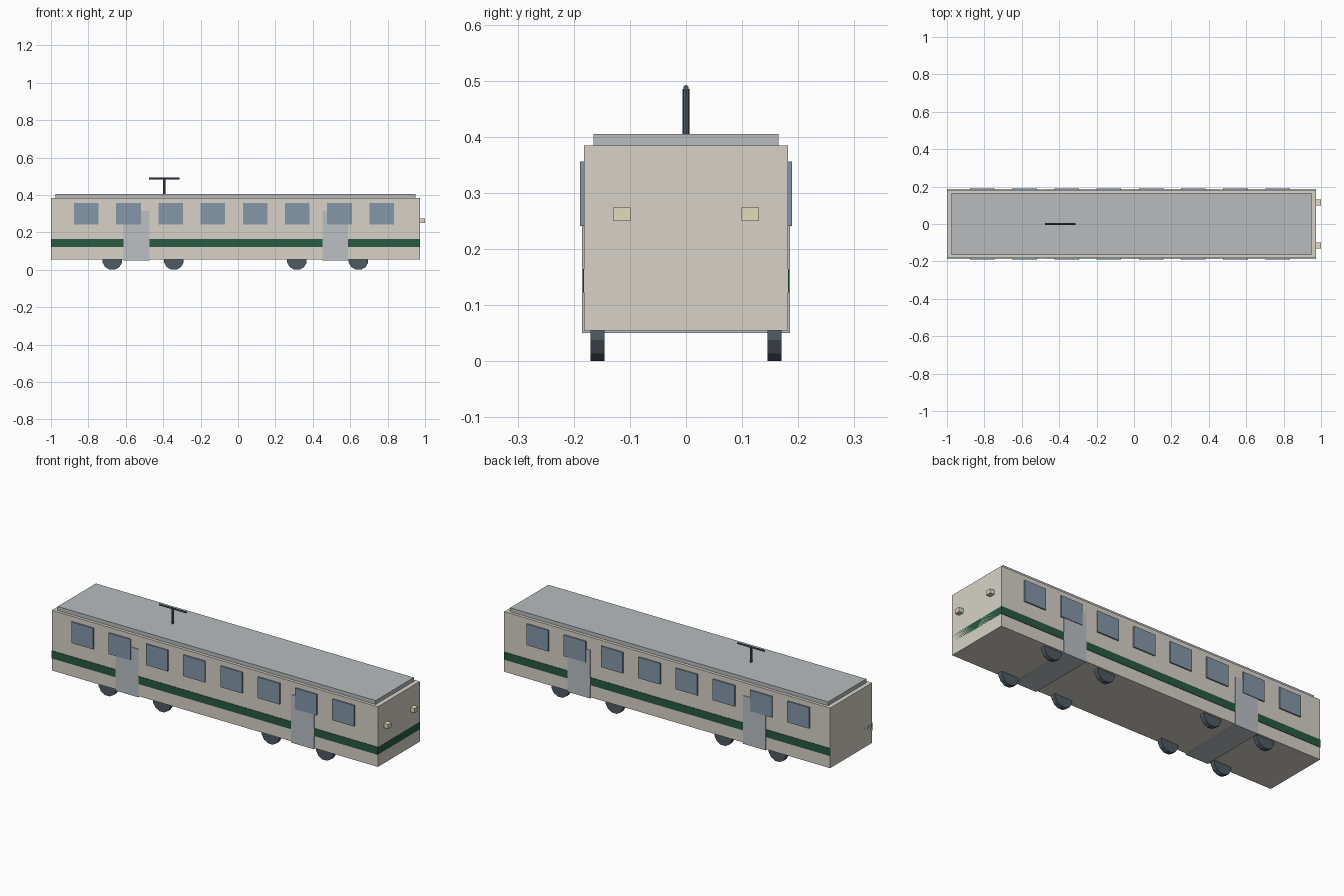
import bpy
import math

if "Cube" in bpy.data.objects:
    bpy.data.objects.remove(bpy.data.objects["Cube"])


def material(name, rgb):
    m = bpy.data.materials.new(name)
    m.diffuse_color = (*rgb, 1.0)
    m.use_nodes = True
    m.node_tree.nodes["Principled BSDF"].inputs["Base Color"].default_value = m.diffuse_color
    return m


CREAM = material("cream_paint", (0.68, 0.65, 0.58))
ROOF = material("roof_grey", (0.48, 0.50, 0.51))
DOOR = material("door_grey", (0.50, 0.53, 0.55))
GREEN = material("green_paint", (0.02, 0.10, 0.055))
GLASS = material("window_glass", (0.23, 0.31, 0.40))
DARK = material("dark_metal", (0.08, 0.10, 0.125))
LAMP = material("lamp_lens", (0.76, 0.71, 0.52))


def box(name, x, y, z, mat):
    """Box from (min, max) pairs on each axis."""
    spans = (x, y, z)
    bpy.ops.mesh.primitive_cube_add(size=1, location=[(a + b) / 2 for a, b in spans])
    o = bpy.context.object
    o.name = name
    o.scale = [b - a for a, b in spans]
    bpy.ops.object.transform_apply(location=False, rotation=False, scale=True)
    o.data.materials.append(mat)
    return o


def cylinder(name, centre, radius, depth, rotation, sides, mat):
    bpy.ops.mesh.primitive_cylinder_add(vertices=sides, radius=radius, depth=depth,
                                        location=centre, rotation=rotation)
    o = bpy.context.object
    o.name = name
    o.data.materials.append(mat)
    return o


# Car body, roof and side stripe
BACK, NOSE = -1.0, 0.974
box("body", (BACK, NOSE), (-0.1815, 0.1815), (0.055, 0.384), CREAM)
box("roof", (-0.976, 0.949), (-0.165, 0.165), (0.384, 0.405), ROOF)
box("stripe", (BACK, NOSE), (-0.1838, 0.1838), (0.122, 0.164), GREEN)

# Door blocks running through the full width
for i, x in enumerate((-0.543, 0.520)):
    box(f"door_{i + 1}", (x - 0.069, x + 0.069), (-0.1855, 0.1855), (0.05, 0.313), DOOR)

for side, label in ((-1, "front"), (1, "back")):
    # Windows, standing slightly proud of the wall
    for i in range(8):
        x = -0.811 + i * 0.2256
        box(f"window_{label}_{i + 1}", (x - 0.066, x + 0.066),
            sorted((side * 0.176, side * 0.1888)), (0.241, 0.356), GLASS)

    # Twelve-sided wheels resting on a flat facet
    for i, x in enumerate((-0.672, -0.343, 0.315, 0.644)):
        wheel = cylinder(f"wheel_{label}_{i + 1}", (x, side * 0.158, 0.052), 0.0538, 0.025,
                         (math.pi / 2, math.radians(15), 0), 12, DARK)
        wheel.rotation_mode = 'XYZ'

    # Headlamps
    box(f"headlamp_{label}", (0.965, 1.0),
        (side * 0.1145 - 0.0155, side * 0.1145 + 0.0155), (0.25, 0.274), LAMP)

# Current collector
cylinder("collector_mast", (-0.394, 0, 0.4425), 0.006, 0.085, (0, 0, 0), 8, DARK)
cylinder("collector_bar", (-0.394, 0, 0.487), 0.005, 0.164, (0, math.pi / 2, 0), 8, DARK)
